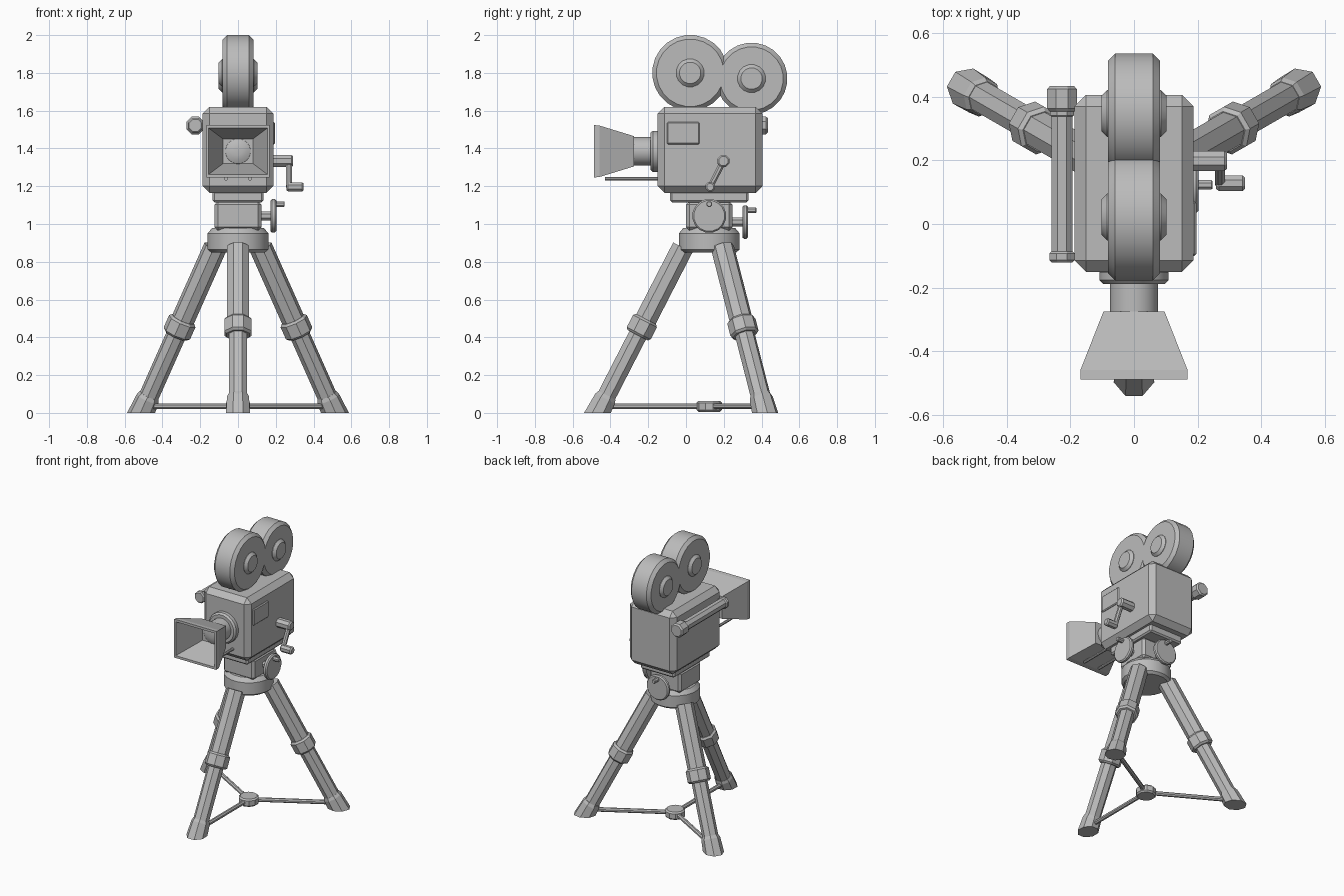
import bpy, bmesh, math
from mathutils import Vector, Matrix

if "Cube" in bpy.data.objects:
    bpy.data.objects.remove(bpy.data.objects["Cube"])

grey = bpy.data.materials.new("grey")
grey.diffuse_color = (0.5, 0.5, 0.5, 1)
grey.use_nodes = True
grey.node_tree.nodes["Principled BSDF"].inputs["Base Color"].default_value = grey.diffuse_color


def finish(name, bm, smooth=False):
    bmesh.ops.recalc_face_normals(bm, faces=bm.faces)
    mesh = bpy.data.meshes.new(name)
    bm.to_mesh(mesh)
    bm.free()
    mesh.materials.append(grey)
    ob = bpy.data.objects.new(name, mesh)
    bpy.context.collection.objects.link(ob)
    if smooth:
        bpy.ops.object.select_all(action='DESELECT')
        ob.select_set(True)
        bpy.context.view_layer.objects.active = ob
        bpy.ops.object.shade_smooth_by_angle(angle=math.radians(28))
    return ob


def box(name, lo, hi, bevel=0.0):
    lo, hi = Vector(lo), Vector(hi)
    bm = bmesh.new()
    bmesh.ops.create_cube(bm, size=1)
    for v in bm.verts:
        v.co = (lo + hi) / 2 + v.co * (hi - lo)
    if bevel:
        bmesh.ops.bevel(bm, geom=bm.edges[:], offset=bevel, segments=1,
                        affect='EDGES', profile=0.5)
    return finish(name, bm)


def turned(name, origin, axis, profile, sides=8, cut_ground=False):
    """Closed turned solid; profile is (distance along axis, radius)."""
    axis = Vector(axis).normalized()
    side = axis.cross(Vector((0, 0, 1)))
    side = side.normalized() if side.length > 1e-4 else Vector((1, 0, 0))
    up = axis.cross(side)
    bm = bmesh.new()
    rings = []
    for d, r in profile:
        ring = []
        for k in range(sides):
            a = (k + 0.5) * math.tau / sides
            ring.append(bm.verts.new(Vector(origin) + axis * d
                        + side * (r * math.cos(a)) + up * (r * math.sin(a))))
        rings.append(ring)
    for a, b in zip(rings, rings[1:]):
        for k in range(sides):
            j = (k + 1) % sides
            bm.faces.new((a[k], a[j], b[j], b[k]))
    bm.faces.new(rings[0])
    bm.faces.new(rings[-1])
    if cut_ground:
        bmesh.ops.bisect_plane(bm, geom=bm.verts[:] + bm.edges[:] + bm.faces[:],
                               plane_co=(0, 0, 0), plane_no=(0, 0, 1), clear_inner=True)
        bmesh.ops.holes_fill(bm, edges=[e for e in bm.edges if e.is_boundary])
    return finish(name, bm, sides > 10)


def drum(name, origin, axis, a, b, r, c=0.008, sides=8):
    """Cylinder from a to b along the axis with chamfered ends."""
    return turned(name, origin, axis, [(a, r - c), (a + c, r), (b - c, r), (b, r - c)], sides)


X, Y, Z = (1, 0, 0), (0, 1, 0), (0, 0, 1)
MID = 0.123  # y of the tripod axis

# Camera body, side door and base plate
box("camera_body", (-0.187, -0.15, 1.165), (0.187, 0.405, 1.62), 0.036)
box("side_door", (0.18, -0.1, 1.422), (0.196, 0.072, 1.54), 0.006)
box("base_plate", (-0.135, -0.085, 1.115), (0.135, 0.33, 1.175), 0.01)

# Film magazines with hubs
for label, y, z, r in (("front", 0.022, 1.8, 0.201), ("rear", 0.347, 1.77, 0.19)):
    drum(label + "_magazine", (0, y, z), X, -0.081, 0.081, r, 0.022, 24)
    drum(label + "_magazine_hub", (0, y, z), X, -0.102, 0.102, 0.075, 0.018, 16)

# Lens
LZ = 1.385
drum("lens_mount", (0, 0, LZ), Y, -0.188, -0.14, 0.11, 0.012, 20)
turned("lens_barrel", (0, 0, LZ), Y, [(-0.285, 0.076), (-0.14, 0.076)], 20)
turned("lens_glass", (0, 0, LZ), Y,
       [(-0.312, 0.02), (-0.308, 0.045), (-0.298, 0.066), (-0.28, 0.068)], 20)

# Hollow matte box: rectangular loops from outer back to inner back
bm = bmesh.new()
loops = []
for y, hx, hz in ((-0.275, 0.096, 0.08), (-0.458, 0.168, 0.136), (-0.488, 0.168, 0.139),
                  (-0.488, 0.155, 0.122), (-0.29, 0.08, 0.066)):
    loops.append([bm.verts.new((sx * hx, y, LZ + sz * hz))
                  for sx, sz in ((-1, -1), (1, -1), (1, 1), (-1, 1))])
for a, b in zip(loops, loops[1:]):
    for k in range(4):
        bm.faces.new((a[k], a[k - 1], b[k - 1], b[k]))
bm.faces.new(loops[0])
bm.faces.new(loops[-1])
finish("matte_box", bm)
for s, label in ((-1, "left"), (1, "right")):
    turned(label + "_support_rod", (s * 0.063, 0, 1.24), Y, [(-0.43, 0.01), (-0.14, 0.01)])

# Viewfinder tube on the left side
VF = (-0.226, 0, 1.522)
turned("viewfinder_tube", VF, Y, [(-0.1, 0.036), (0.37, 0.036)])
drum("viewfinder_front_ring", VF, Y, -0.121, -0.085, 0.043)
drum("viewfinder_eyepiece", VF, Y, 0.353, 0.433, 0.051, 0.01)
drum("viewfinder_collar", VF, Y, 0.337, 0.36, 0.041, 0.004)

# Hand crank
pivot, grip = Vector((0.27, 0.198, 1.333)), Vector((0.27, 0.128, 1.196))
drum("crank_shaft", (0, pivot.y, pivot.z), X, 0.175, 0.292, 0.034)
arm = grip - pivot
turned("crank_arm", pivot, arm, [(0, 0.017), (arm.length, 0.017)])
drum("crank_handle", (0, grip.y, grip.z), X, 0.258, 0.348, 0.027)

# Pan and tilt head
box("head_block", (-0.125, 0.0, 0.965), (0.125, 0.246, 1.12), 0.018)
turned("head_drum", (0, MID, 0), Z,
       [(0.85, 0.145), (0.865, 0.163), (0.95, 0.163), (0.978, 0.14)], 20)
for label, o, axis, a in (("tilt", (0, MID, 1.043), X, 0.172), ("pan", (0, 0, 1.01), Y, 0.298)):
    o, axis = Vector(o), Vector(axis)
    drum(label + "_knob_shaft", o, axis, a - 0.06, a + 0.01, 0.026)
    drum(label + "_knob", o, axis, a, a + 0.031, 0.09, 0.008, 16)
    drum(label + "_knob_grip", o + Vector((0, 0, 0.062)), axis, a + 0.02, a + 0.075, 0.016, 0.004)

# Tripod legs and floor spreader
drum("spreader_hub", (0, MID, 0), Z, 0.006, 0.062, 0.068, 0.01, 10)
for label, deg in (("front", -90), ("back_right", 30), ("back_left", 150)):
    out = Vector((math.cos(math.radians(deg)), math.sin(math.radians(deg)), 0))
    foot = Vector((0, MID, 0)) + out * 0.59
    axis = Vector((0, 0, 1)) - out * 0.514
    turned(label + "_foot", foot, axis,
           [(-0.1, 0.074), (0.085, 0.063), (0.105, 0.055)], 8, True)
    turned(label + "_lower_leg", foot, axis, [(0.06, 0.053), (0.5, 0.053)])
    drum(label + "_leg_collar", foot, axis, 0.462, 0.558, 0.077, 0.012)
    turned(label + "_upper_leg", foot, axis, [(0.5, 0.062), (0.985, 0.062)])
    turned(label + "_spreader_rod", (0, MID, 0.035), out, [(0.03, 0.015), (0.56, 0.015)])
